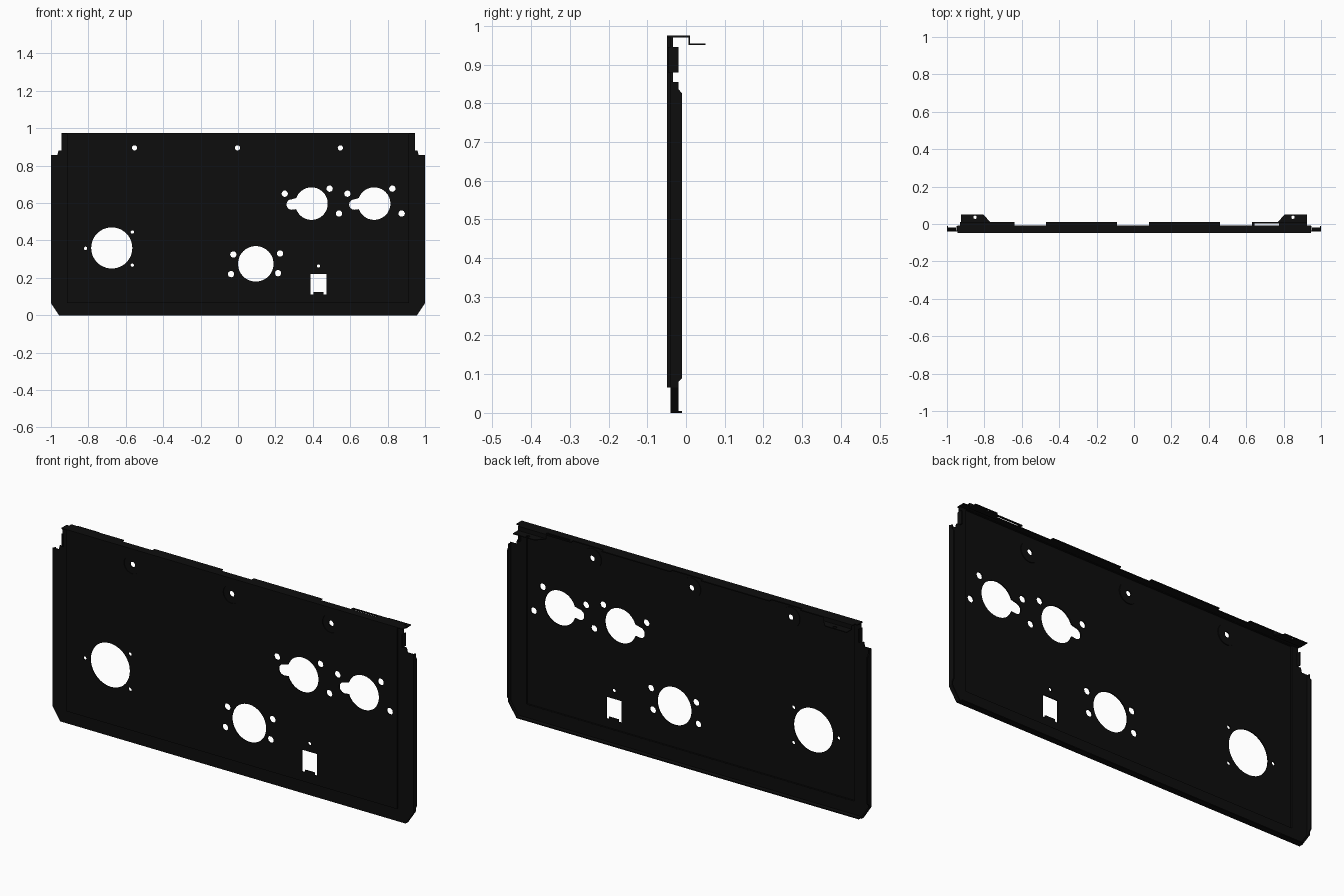
import bpy, bmesh
from math import cos, sin, radians
from mathutils import Matrix

cube = bpy.data.objects.get("Cube")
if cube:
    bpy.data.objects.remove(cube, do_unlink=True)

black = bpy.data.materials.new("black coated steel")
black.use_nodes = True
COLOUR = (0.004, 0.004, 0.004, 1)
black.diffuse_color = COLOUR
bsdf = next(n for n in black.node_tree.nodes if n.type == "BSDF_PRINCIPLED")
bsdf.inputs["Base Color"].default_value = COLOUR

# Sheet planes: outline axes (u, v) and the thickness axis
FRONT = Matrix(((1, 0, 0), (0, 0, -1), (0, 1, 0))).to_4x4()
SIDE = Matrix(((0, 0, 1), (1, 0, 0), (0, 1, 0))).to_4x4()
FLAT = Matrix.Identity(4)


def sheet(name, plane, low, high, outline, holes=()):
    """Cut a sheet from an outline with holes, between two depths."""
    curve = bpy.data.curves.new(name, "CURVE")
    curve.dimensions = "2D"
    curve.fill_mode = "BOTH"
    curve.extrude = (high - low) / 2
    for loop in (outline, *holes):
        spline = curve.splines.new("POLY")
        spline.points.add(len(loop) - 1)
        for point, (u, v) in zip(spline.points, loop):
            point.co = (u, v, 0, 1)
        spline.use_cyclic_u = True
    temp = bpy.data.objects.new(name + " outline", curve)
    bpy.context.collection.objects.link(temp)
    graph = bpy.context.evaluated_depsgraph_get()
    mesh = bpy.data.meshes.new_from_object(temp.evaluated_get(graph))
    bpy.data.objects.remove(temp, do_unlink=True)
    bpy.data.curves.remove(curve)
    mid = (low + high) / 2
    sign = -1 if plane is FRONT else 1
    mesh.transform(plane @ Matrix.Translation((0, 0, sign * mid)))
    bm = bmesh.new()
    bm.from_mesh(mesh)
    bmesh.ops.remove_doubles(bm, verts=bm.verts, dist=0.00005)
    bmesh.ops.recalc_face_normals(bm, faces=bm.faces)
    for face in bm.faces:
        face.smooth = False
    bm.to_mesh(mesh)
    bm.free()
    mesh.materials.clear()
    mesh.materials.append(black)
    mesh.name = name
    obj = bpy.data.objects.new(name, mesh)
    bpy.context.collection.objects.link(obj)
    return obj


def arc(x, y, r, start=0, end=360, n=32):
    steps = n if end - start == 360 else n - 1
    angles = [radians(start + (end - start) * i / steps) for i in range(n)]
    return [(x + r * cos(a), y + r * sin(a)) for a in angles]


def rect(x0, x1, y0, y1):
    return [(x0, y0), (x1, y0), (x1, y1), (x0, y1)]


def mirrored(half):
    return half + [(-x, y) for x, y in reversed(half)]


# Openings in the raised face
screws = [(-0.553, 0.895), (-0.003, 0.895), (0.547, 0.895)]
holes = [arc(x, z, 0.045) for x, z in screws]
holes += [arc(-0.675, 0.36, 0.11, n=48), arc(0.095, 0.275, 0.095, n=48)]
for x, z in [(-0.815, 0.358), (-0.565, 0.445), (-0.565, 0.268), (0.43, 0.263)]:
    holes.append(arc(x, z, 0.009, n=12))
for x, z in [(-0.025, 0.325), (-0.037, 0.22), (0.225, 0.33), (0.214, 0.225)]:
    holes.append(arc(x, z, 0.017, n=16))
for x in (0.393, 0.728):
    holes.append(arc(x, 0.597, 0.087, -160, 160, 40)
                 + arc(x - 0.106, 0.592, 0.028, 90, 270, 12))
    for dx, dz in [(-0.143, 0.053), (0.097, 0.08), (0.147, -0.053)]:
        holes.append(arc(x + dx, 0.597 + dz, 0.017, n=16))
holes.append([(0.388, 0.112), (0.405, 0.112), (0.405, 0.124), (0.458, 0.124),
              (0.458, 0.112), (0.472, 0.112), (0.472, 0.222), (0.388, 0.222)])

TOP = 0.975
face = rect(-0.915, 0.915, 0.065, TOP)
sheet("raised_face", FRONT, -0.049, -0.043, face, holes)

# Sunken screw seats
for i, (x, z) in enumerate(screws):
    sheet(f"screw_seat_{i + 1}", FRONT, -0.045, -0.039, arc(x, z, 0.05),
          [arc(x, z, 0.014, n=16)])

# Step between raised face and border
sheet("face_step", FRONT, -0.0488, -0.0342, face,
      [rect(-0.909, 0.909, 0.071, TOP - 0.006)])

# Recessed border with notched top corners and clipped bottom corners
border = mirrored([(0.957, 0), (1, 0.065), (1, 0.858), (0.965, 0.858),
                   (0.96, 0.88), (0.945, 0.88), (0.945, TOP)])
sheet("border", FRONT, -0.04, -0.034, border,
      [rect(-0.912, 0.912, 0.068, TOP - 0.003)])

# Returns folded back along the edges
side_return = [(-0.039, 0.065), (-0.02, 0.065), (-0.02, 0.08), (-0.01, 0.09),
               (-0.01, 0.825), (-0.02, 0.837), (-0.02, 0.855), (-0.039, 0.855)]
for side, s in (("left", 1), ("right", -1)):
    low, high = sorted((s * 0.994, s))
    sheet(side + "_return", SIDE, low, high, side_return)
    low, high = sorted((s * 0.939, s * 0.945))
    sheet(side + "_upper_return", SIDE, low, high,
          rect(-0.046, -0.02, 0.88, 0.945))
    sheet(side + "_corner_return", FRONT, -0.039, -0.02,
          [(s * x, z) for x, z in
           [(0.957, 0), (1, 0.065), (0.994, 0.067), (0.951, 0.003)]])
sheet("bottom_return", FLAT, 0, 0.005, rect(-0.95, 0.95, -0.039, -0.01))

# Top flange with tabs along its rear edge
tabs = [(-0.93, -0.64), (-0.47, -0.09), (0.08, 0.46), (0.63, 0.925)]
outline = [(0.945, -0.049), (-0.945, -0.049), (-0.945, -0.007)]
for x0, x1 in tabs:
    outline += [(x0, -0.007), (x0, 0.01), (x1, 0.01), (x1, -0.007)]
outline.append((0.945, -0.007))
sheet("top_flange", FLAT, TOP - 0.005, TOP, outline,
      [rect(0.645, 0.775, -0.008, 0.002)])

# Stepped mounting ears at both ends
for side, s in (("left", 1), ("right", -1)):
    ear = [(0.925, 0.006), (0.925, 0.05), (0.805, 0.05), (0.77, 0.012),
           (0.77, 0.006)]
    sheet(side + "_ear", FLAT, 0.95, 0.954, [(s * x, y) for x, y in ear],
          [arc(s * 0.85, 0.036, 0.009, n=12)])
    low, high = sorted((s * 0.77, s * 0.925))
    sheet(side + "_ear_riser", FRONT, 0.006, 0.01,
          rect(low, high, 0.95, TOP))
